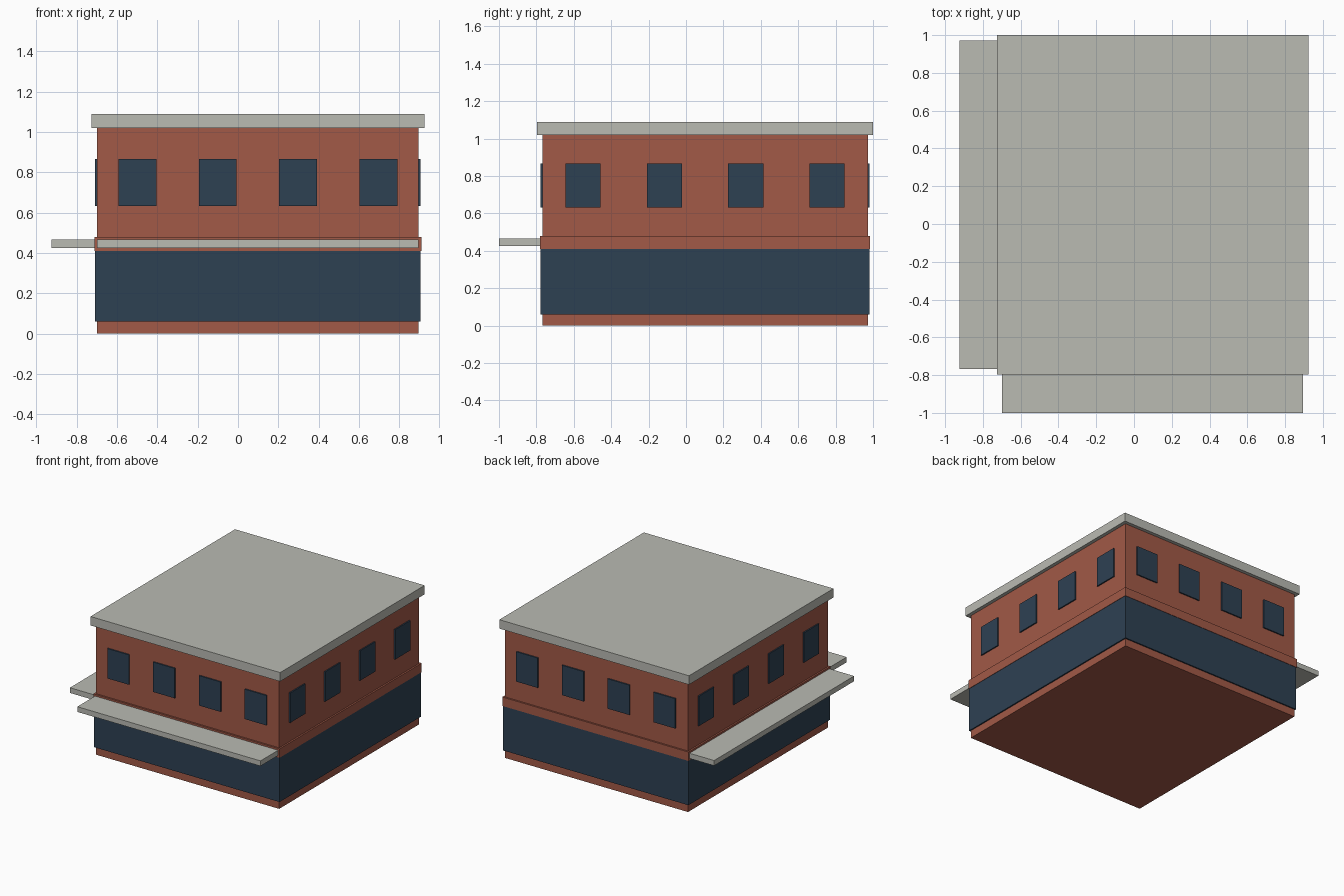
import bpy

cube = bpy.data.objects.get("Cube")
if cube:
    bpy.data.objects.remove(cube, do_unlink=True)


def material(name, rgb):
    m = bpy.data.materials.new(name)
    m.use_nodes = True
    colour = (*rgb, 1)
    m.diffuse_color = colour
    m.node_tree.nodes["Principled BSDF"].inputs["Base Color"].default_value = colour
    return m


brick = material("brick red", (0.36, 0.10, 0.063))
glass = material("dark blue glass", (0.027, 0.052, 0.086))
concrete = material("pale concrete", (0.49, 0.495, 0.45))


def box(name, x, y, z, mat):
    """Box spanning the (low, high) pairs x, y and z."""
    spans = (x, y, z)
    bpy.ops.mesh.primitive_cube_add(size=1, location=[(a + b) / 2 for a, b in spans])
    ob = bpy.context.object
    ob.name = ob.data.name = name
    ob.scale = [b - a for a, b in spans]
    bpy.ops.object.transform_apply(location=False, rotation=False, scale=True)
    ob.data.materials.append(mat)
    return ob


# Centre and half size of the walls
CX, CY = 0.099, 0.102
HX, HY = 0.797, 0.87


def slab(name, margin, z, mat):
    """Storey-wide layer standing out from the walls by margin."""
    return box(name, (CX - HX - margin, CX + HX + margin),
               (CY - HY - margin, CY + HY + margin), z, mat)


# Stacked layers of the building
slab("walls", 0, (0, 1.02), brick)
slab("ground_floor_glazing", 0.01, (0.06, 0.41), glass)
slab("brick_belt", 0.013, (0.41, 0.48), brick)
slab("roof_slab", 0.028, (1.02, 1.09), concrete)

# Awnings on the front and right sides
AWNING_Z = (0.425, 0.466)
box("front_awning", (CX - HX, CX + HX), (-1, CY - HY), AWNING_Z, concrete)
box("right_awning", (-0.925, CX - HX), (CY - HY, CY + HY), AWNING_Z, concrete)

# Upper windows, four on each side
WINDOW_Z = (0.632, 0.867)
HALF, DEPTH = 0.094, 0.01
for i in range(4):
    step = (i - 1.5) / 2
    x, y = CX + step * HX, CY + step * HY
    for label, sign in (("front", -1), ("back", 1)):
        wall = CY + sign * HY
        box(f"{label}_window_{i + 1}", (x - HALF, x + HALF),
            (wall - DEPTH, wall + DEPTH), WINDOW_Z, glass)
    for label, sign in (("right", -1), ("left", 1)):
        wall = CX + sign * HX
        box(f"{label}_window_{i + 1}", (wall - DEPTH, wall + DEPTH),
            (y - HALF, y + HALF), WINDOW_Z, glass)
